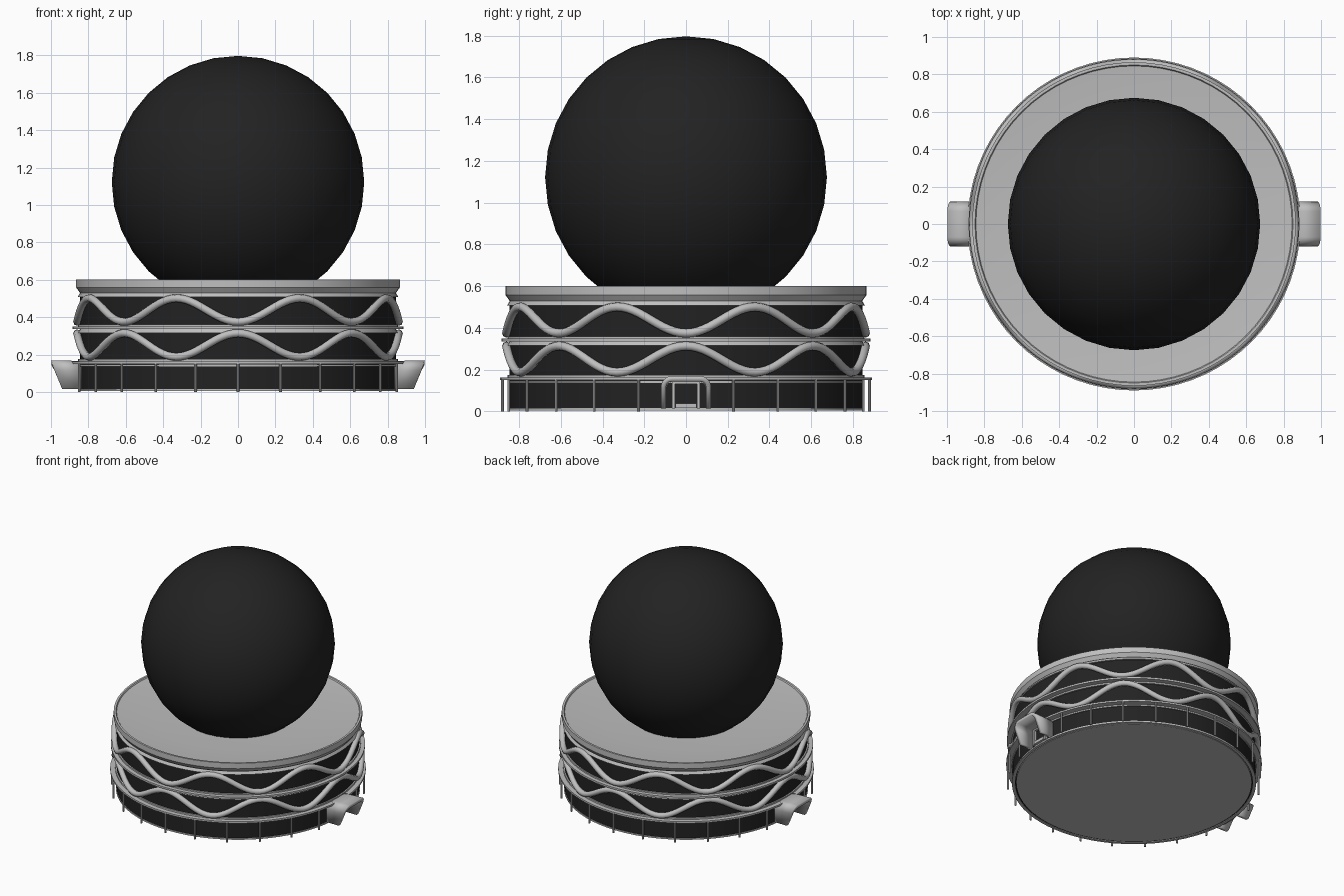
import bpy, bmesh
from math import sin, cos, pi, radians

cube = bpy.data.objects.get("Cube")
if cube:
    bpy.data.objects.remove(cube, do_unlink=True)


def make_material(name, value):
    mat = bpy.data.materials.new(name)
    mat.use_nodes = True
    color = (value, value, value, 1)
    mat.diffuse_color = color
    mat.node_tree.nodes["Principled BSDF"].inputs["Base Color"].default_value = color
    return mat


black = make_material("black", 0.016)
grey = make_material("light grey", 0.52)


def activate(obj):
    bpy.ops.object.select_all(action="DESELECT")
    obj.select_set(True)
    bpy.context.view_layer.objects.active = obj


def finish(name, bm, mat, smooth=True):
    bmesh.ops.recalc_face_normals(bm, faces=bm.faces)
    mesh = bpy.data.meshes.new(name)
    bm.to_mesh(mesh)
    bm.free()
    mesh.materials.append(mat)
    obj = bpy.data.objects.new(name, mesh)
    bpy.context.collection.objects.link(obj)
    if smooth:
        activate(obj)
        bpy.ops.object.shade_smooth_by_angle(angle=radians(30))
    return obj


def lathe(name, profile, mat, closed=True, steps=72):
    """Spin a profile of (radius, z) points about the vertical axis."""
    bm = bmesh.new()
    verts = [bm.verts.new((r, 0, z)) for r, z in profile]
    pairs = list(zip(verts, verts[1:]))
    if closed:
        pairs.append((verts[-1], verts[0]))
    edges = [bm.edges.new(p) for p in pairs]
    bmesh.ops.spin(bm, geom=verts + edges, cent=(0, 0, 0), axis=(0, 0, 1),
                   angle=2 * pi, steps=steps, use_merge=True)
    bmesh.ops.remove_doubles(bm, verts=bm.verts, dist=0.0001)
    return finish(name, bm, mat)


def ring(name, inner, outer, low, high, mat=grey):
    return lathe(name, [(inner, low), (outer, low), (outer, high), (inner, high)], mat)


# Large globe
bm = bmesh.new()
bmesh.ops.create_uvsphere(bm, u_segments=32, v_segments=16, radius=0.675)
bmesh.ops.translate(bm, verts=bm.verts, vec=(0, 0, 1.122))
finish("globe", bm, black)

# Drum wall, floor and dished roof
ring("drum_wall", 0.825, 0.845, 0.01, 0.54, black)
lathe("floor", [(0, 0.008), (0.82, 0.008), (0.82, 0.025), (0, 0.025)], grey, closed=False)
ring("floor_rim", 0.828, 0.85, 0.005, 0.016)
lathe("roof", [(0, 0.57), (0.6, 0.57), (0.845, 0.592), (0.85, 0.6), (0.865, 0.6),
               (0.865, 0.558), (0.845, 0.53), (0, 0.53)], grey, closed=False)

# Ledges and sloping trim bands
ring("middle_ledge", 0.83, 0.885, 0.336, 0.35)
ring("lower_ledge", 0.83, 0.89, 0.15, 0.163)
ring("middle_ledge_lip", 0.83, 0.855, 0.35, 0.36)
ring("lower_ledge_lip", 0.83, 0.855, 0.163, 0.175)
for name, z in (("upper_trim", 0.508), ("middle_trim", 0.316)):
    lathe(name, [(0.835, z), (0.857, z), (0.845, z + 0.02), (0.835, z + 0.02)], grey)
ring("lower_trim", 0.835, 0.852, 0.136, 0.146)


# Wavy tubes wrapped around the drum, in opposite phase
def wave(name, z, sign, count=192):
    data = bpy.data.curves.new(name, "CURVE")
    data.dimensions = "3D"
    data.bevel_depth = 0.021
    data.bevel_resolution = 2
    spline = data.splines.new("POLY")
    spline.points.add(count - 1)
    for i, point in enumerate(spline.points):
        a = 2 * pi * i / count
        point.co = (0.86 * cos(a), 0.86 * sin(a), z + sign * 0.063 * cos(8 * a), 1)
    spline.use_cyclic_u = True
    data.materials.append(grey)
    obj = bpy.data.objects.new(name, data)
    bpy.context.collection.objects.link(obj)
    activate(obj)
    bpy.ops.object.convert(target="MESH")
    bpy.ops.object.shade_smooth_by_angle(angle=radians(60))


wave("upper_wave", 0.438, -1)
wave("lower_wave", 0.251, 1)

# Thin posts under the lower ledge, leaving room for the entrances
bm = bmesh.new()
for i in range(24):
    if i % 12 == 0:
        continue
    a = 2 * pi * i / 24
    post = bmesh.ops.create_cone(bm, cap_ends=True, segments=8, radius1=0.007,
                                 radius2=0.007, depth=0.152)
    bmesh.ops.translate(bm, verts=post["verts"], vec=(0.879 * cos(a), 0.879 * sin(a), 0.076))
finish("posts", bm, grey)


# Arched entrances with a slanted mouth
def entrance(name, side):
    half, base, top, bend = 0.108, 0.015, 0.153, 0.04
    outline = [(-half, base)]
    for i in range(7):
        a = pi - i * pi / 12
        outline.append((-half + bend + bend * cos(a), top - bend + bend * sin(a)))
    outline += [(-y, z) for y, z in reversed(outline)]
    bm = bmesh.new()
    inner = [bm.verts.new((side * 0.835, y, z)) for y, z in outline]
    outer = [bm.verts.new((side * (0.94 + 0.42 * (z - base)), y, z + 0.03 * (z - base)))
             for y, z in outline]
    for i in range(len(outline) - 1):
        bm.faces.new((inner[i], inner[i + 1], outer[i + 1], outer[i]))
    obj = finish(name, bm, grey)
    shell = obj.modifiers.new("thickness", "SOLIDIFY")
    shell.thickness = 0.025
    shell.offset = 0

    # Door surround and threshold
    bm = bmesh.new()
    for y, z, w, h, d in ((-0.06, 0.08, 0.015, 0.13, 0.02), (0.06, 0.08, 0.015, 0.13, 0.02),
                          (0, 0.138, 0.13, 0.015, 0.02), (0, 0.027, 0.1, 0.022, 0.035)):
        box = bmesh.ops.create_cube(bm, size=1)["verts"]
        bmesh.ops.scale(bm, verts=box, vec=(d, w, h))
        bmesh.ops.translate(bm, verts=box, vec=(side * 0.85, y, z))
    finish(name + "_door_frame", bm, grey, smooth=False)


entrance("left_entrance", 1)
entrance("right_entrance", -1)
